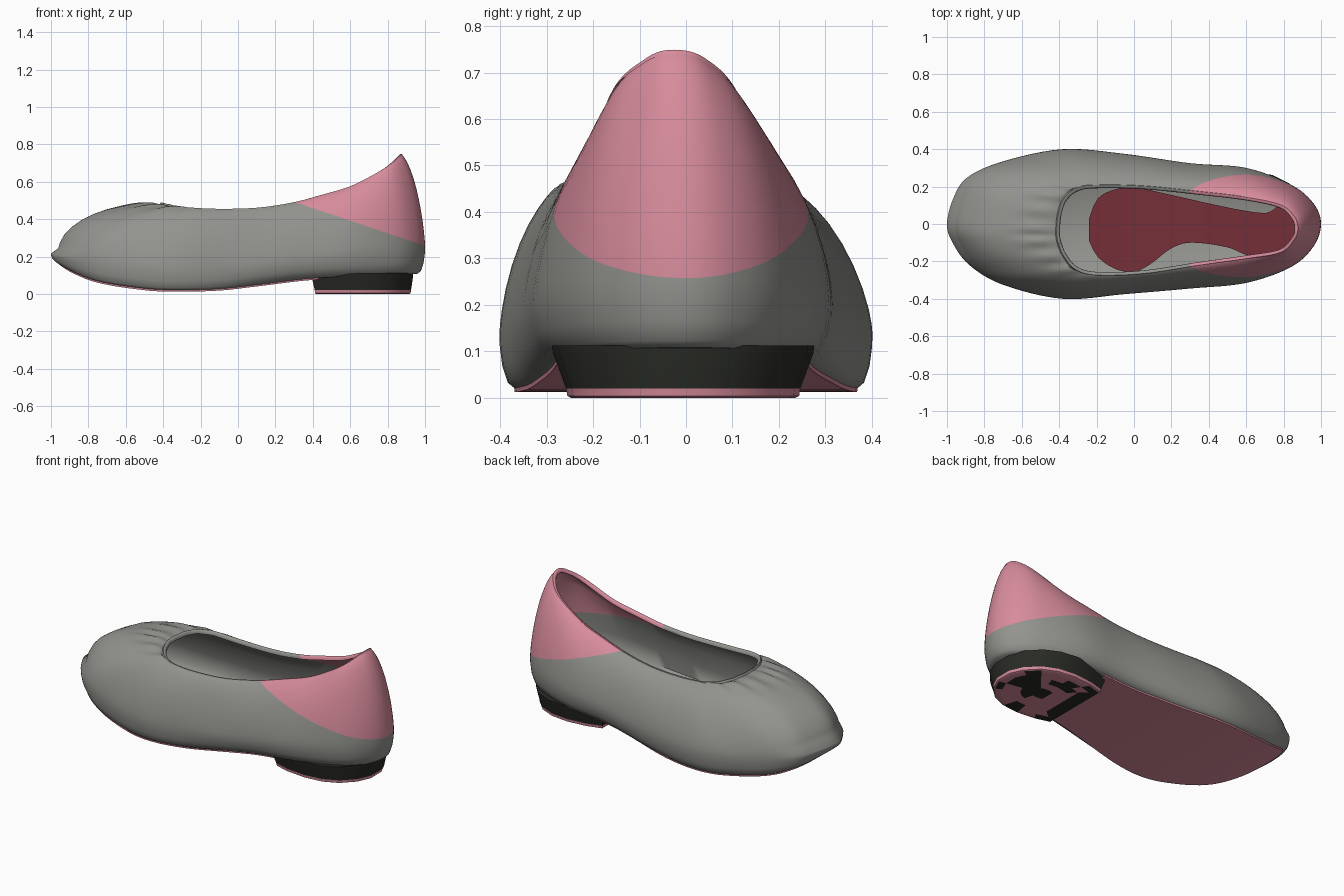
import bpy, bmesh, math
from mathutils import Vector, noise

if "Cube" in bpy.data.objects:
    bpy.data.objects.remove(bpy.data.objects["Cube"])

def material(name, rgb):
    m = bpy.data.materials.new(name)
    m.diffuse_color = (*rgb, 1)
    m.use_nodes = True
    m.node_tree.nodes["Principled BSDF"].inputs["Base Color"].default_value = m.diffuse_color
    return m

GREY = material("grey leather", (0.29, 0.29, 0.27))
PINK = material("pink", (0.68, 0.26, 0.33))
DARK = material("dark heel", (0.022, 0.024, 0.019))
RED = material("dark red insole", (0.175, 0.028, 0.04))

def table(pts, x):
    """Smooth (Hermite) lookup of a profile given as (x, value) pairs."""
    if x <= pts[0][0]: return pts[0][1]
    if x >= pts[-1][0]: return pts[-1][1]
    n = len(pts)
    k = max(i for i in range(n - 1) if pts[i][0] <= x)
    def slope(i):
        a, b = pts[max(i - 1, 0)], pts[min(i + 1, n - 1)]
        return (b[1] - a[1]) / (b[0] - a[0])
    (x0, y0), (x1, y1) = pts[k], pts[k + 1]
    d = x1 - x0
    t = (x - x0) / d
    return (y0 * (2*t**3 - 3*t*t + 1) + y1 * (3*t*t - 2*t**3)
            + d * slope(k) * (t**3 - 2*t*t + t) + d * slope(k + 1) * (t**3 - t*t))

def closed_curve(pts, sub):
    """Closed Catmull-Rom loop through 2D points."""
    out, n = [], len(pts)
    for i in range(n):
        a, b, c, d = (Vector(pts[(i + o) % n]) for o in (-1, 0, 1, 2))
        for s in range(sub):
            t = s / sub
            out.append(0.5 * (2*b + (c - a)*t + (2*a - 5*b + 4*c - d)*t*t
                              + (3*b - a - 3*c + d)*t**3))
    return out

def loft(bm, rings):
    vs = [[bm.verts.new(p) for p in r] for r in rings]
    n = len(rings[0])
    for a, b in zip(vs, vs[1:]):
        for j in range(n):
            bm.faces.new((a[j], a[(j + 1) % n], b[(j + 1) % n], b[j]))
    return vs

def fill_across(bm, ring):
    """Close a ring with strips joining its left and right halves."""
    n = len(ring)
    for j in range(n // 2):
        f = [ring[j], ring[j + 1], ring[n - j - 1], ring[(n - j) % n]]
        bm.faces.new(list(dict.fromkeys(f)))

def cut(bm, faces, co, no, clear=False):
    geom = set(faces)
    for f in faces:
        geom.update(f.edges, f.verts)
    bmesh.ops.bisect_plane(bm, geom=list(geom), plane_co=co, plane_no=no, dist=1e-5, clear_outer=clear)

def finish(bm, name, mats, angle=50):
    bmesh.ops.recalc_face_normals(bm, faces=bm.faces)
    me = bpy.data.meshes.new(name)
    bm.to_mesh(me)
    bm.free()
    ob = bpy.data.objects.new(name, me)
    bpy.context.collection.objects.link(ob)
    for m in mats:
        me.materials.append(m)
    bpy.ops.object.select_all(action='DESELECT')
    ob.select_set(True)
    bpy.context.view_layer.objects.active = ob
    bpy.ops.object.shade_smooth_by_angle(angle=math.radians(angle))

# Plan outlines (toe, +y side, heel, -y side) and height profiles along x
OUTER = closed_curve([(-1, 0), (-.965, .14), (-.89, .25), (-.7, .335), (-.38, .4), (-.05, .375),
    (.3, .325), (.6, .3), (.84, .21), (.96, .11), (1, 0), (.96, -.12), (.84, -.23), (.6, -.315),
    (.3, -.345), (-.05, -.375), (-.38, -.4), (-.7, -.325), (-.88, -.22), (-.97, -.1)], 6)
RIM = closed_curve([(-.405, -.03), (-.395, .06), (-.365, .135), (-.3, .185), (-.2, .2), (.05, .195),
    (.35, .165), (.6, .135), (.78, .095), (.85, .035), (.868, -.025), (.85, -.08), (.78, -.145),
    (.6, -.177), (.35, -.212), (.05, -.257), (-.2, -.265), (-.31, -.235), (-.37, -.165), (-.4, -.09)], 6)
N = len(OUTER)
SOLE_Z = [(-1, .19), (-.9, .12), (-.75, .06), (-.5, .02), (-.35, .012), (-.1, .018),
          (.1, .04), (.4, .075), (.95, .1)]
WIDE_Z = [(-1, .215), (-.8, .19), (-.4, .14), (0, .15), (.6, .22), (1, .25)]
RIM_Z = [(-.42, .49), (-.3, .467), (-.15, .455), (.1, .46), (.3, .49), (.45, .53),
         (.6, .575), (.72, .635), (.8, .685), (.868, .748)]
SOLE_W = [(-1, .92), (-.2, .91), (.3, .82), (1, .88)]

def sole_ring(k=1.0, dz=0.0):
    out = []
    for p in OUTER:
        x = p.x * .96 * k
        out.append(Vector((x, p.y * table(SOLE_W, p.x) * k, table(SOLE_Z, x) + dz)))
    return out

def clamp(v):
    return max(0, min(1, v))

def upper_ring(a, inner=False):
    """Ring on the rounded side: a = 0 at the widest line, 1 at the rim."""
    out = []
    for j, (o, r) in enumerate(zip(OUTER, RIM)):
        ang = a * math.pi / 2
        toe, side = clamp((-o.x - .8) / .2), clamp((o.x + .95) / .5)
        c, s = max(math.cos(ang), 0), math.sin(ang)
        e = 1.06 + .22 * side
        h, v = c ** (e - .2 * toe), s ** e
        if a > 0:
            h *= 1 - .06 * toe
        wob = noise.noise(Vector((o.x * 4, o.y * 5, a * 1.5)))     # soft leather creases
        h *= 1 + .035 * wob * math.sin(math.pi * a)
        q = r + (o - r) * h * (.94 if inner else 1)
        zo = table(WIDE_Z, o.x)
        z = zo + (table(RIM_Z, r.x) - zo) * v
        pleat = clamp((-r.x - .1) / .25) * math.exp(-((a - .88) / .09) ** 2)
        z += .006 * pleat * math.cos(j * math.tau / 6)             # gathers round the toe opening
        out.append(Vector((q.x, q.y, z - (.018 if inner else 0))))
    return out

# Upper: outer skin, rolled rim, lining and floor in one shell
bottom, wide = sole_ring(1, .008), upper_ring(0)
rings = [bottom]
for t in (.3, .6, .85):
    s, c = math.sin(t * math.pi / 2), math.cos(t * math.pi / 2)
    rings.append([Vector((b.x + (w.x - b.x)*s, b.y + (w.y - b.y)*s, w.z - (w.z - b.z)*c))
                  for b, w in zip(bottom, wide)])
rings += [upper_ring(a) for a in (0, .08, .16, .26, .37, .48, .58, .68, .76, .82, .87, .91, .95)]
crest = upper_ring(1)
def lip(d, dz):
    out = []
    for j, p in enumerate(crest):
        t = RIM[(j + 1) % N] - RIM[j - 1]
        nrm = Vector((t.y, -t.x, 0)).normalized()
        out.append(p + nrm * d + Vector((0, 0, dz)))
    return out
rings += [lip(-.014, -.009), lip(-.008, .001), crest]
skin_faces = (len(rings) - 1) * N
rings += [lip(.008, -.006), lip(.009, -.02)]
rings += [upper_ring(a, True) for a in (.88, .7, .5, .25, 0)]
rings.append(sole_ring(.94, .048))
bm = bmesh.new()
vs = loft(bm, rings)
fill_across(bm, vs[0])
fill_across(bm, vs[-1])
# Pink heel counter: slanting edge on the skin, nearly level edge on the lining
all_faces = bm.faces[:]
skin, lining = all_faces[:skin_faces], all_faces[skin_faces:]
for f in lining:
    f.material_index = 1
skin_p, skin_n = Vector((.3, 0, .492)), Vector((.335, 0, 1))
lining_p, lining_n = Vector((.3, 0, .465)), Vector((.06, 0, 1))
cut(bm, skin, skin_p, skin_n)
cut(bm, lining, lining_p, lining_n)
for f in bm.faces:
    c = f.calc_center_median()
    p, n = (lining_p, lining_n) if f.material_index else (skin_p, skin_n)
    f.material_index = int((c - p).dot(n) > 0 and c.x > .28)
finish(bm, "shoe_upper", [GREY, PINK], 60)

# Front sole: thin pink slab up to the heel
bm = bmesh.new()
vs = loft(bm, [sole_ring(1.008, .02), sole_ring(1, 0)])
fill_across(bm, vs[0])
fill_across(bm, vs[1])
cut(bm, bm.faces[:], (.43, 0, 0), (1, 0, 0), True)
finish(bm, "front_sole", [PINK], 40)

# Heel block: tapered sides, thin pink tread edge, patchy underside
HEEL = [(.41, .215), (.5, .24), (.62, .252), (.73, .24), (.82, .2), (.89, .128), (.925, .05)]
outline = HEEL + [(x, -y) for x, y in reversed(HEEL)]
def heel_ring(k, z):
    return [Vector((.41 + (x - .41) * (1 + (k - 1) * .2) - (k - 1) * .15 * (x < .45) if k > 1
                    else .66 + (x - .66) * k, y * k - .006, z)) for x, y in outline]
bm = bmesh.new()
vs = loft(bm, [heel_ring(1.12, .112), heel_ring(1.11, .095), heel_ring(1.0, .02), heel_ring(.99, .004),
               heel_ring(.96, 0), heel_ring(.8, 0), heel_ring(.62, 0), heel_ring(.42, 0), heel_ring(.2, 0)])
bm.faces.new(vs[0])
bm.faces.new(vs[-1])
for f in bm.faces:
    c = f.calc_center_median()
    patch = noise.noise(Vector((c.x * 9, c.y * 9, 2.3))) > -.05
    f.material_index = int(c.z < .019 and (c.z > .001 or patch))
finish(bm, "heel", [DARK, PINK], 35)

# Insole: thin dark red footbed on the floor
LEFT = [(-.24, .03), (-.2, .13), (-.1, .185), (0, .195), (.2, .155), (.4, .11), (.6, .07),
        (.71, .06), (.75, .08), (.79, .12), (.86, .09), (.9, .01)]
RIGHT = [(-.24, -.09), (-.2, -.17), (-.1, -.24), (0, -.255), (.08, -.22), (.2, -.13), (.3, -.1),
         (.5, -.125), (.62, -.17), (.8, -.17), (.9, -.06)]
bm = bmesh.new()
prev = None
for i in range(49):
    x = -.24 + 1.14 * i / 48
    z = table(SOLE_Z, x) + .062
    row = [bm.verts.new((x, table(LEFT, x), z)), bm.verts.new((x, table(RIGHT, x), z))]
    if prev:
        bm.faces.new((prev[0], prev[1], row[1], row[0]))
    prev = row
finish(bm, "insole", [RED])
